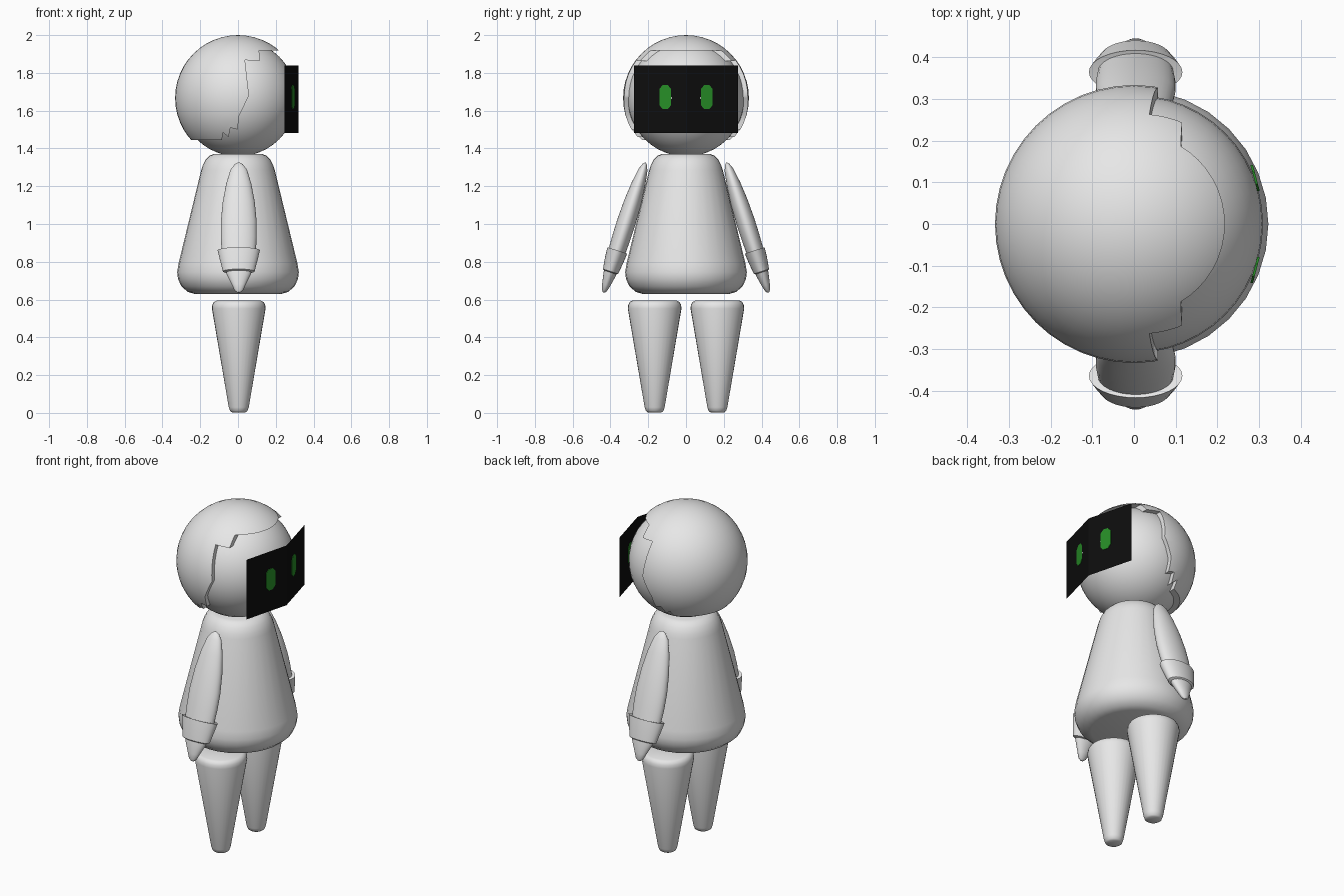
import bpy, bmesh, math
from mathutils import Matrix, Vector

if "Cube" in bpy.data.objects:
    bpy.data.objects.remove(bpy.data.objects["Cube"])


def material(name, rgb):
    m = bpy.data.materials.new(name)
    m.diffuse_color = (*rgb, 1)
    m.use_nodes = True
    m.node_tree.nodes["Principled BSDF"].inputs["Base Color"].default_value = m.diffuse_color
    return m


WHITE = material("white", (0.8, 0.8, 0.8))
BLACK = material("black", (0.004, 0.004, 0.004))
GREEN = material("green", (0.02, 0.27, 0.02))


def finish(bm, name, mat, smooth=True, normals=True):
    if normals:
        bmesh.ops.recalc_face_normals(bm, faces=bm.faces)
    me = bpy.data.meshes.new(name)
    bm.to_mesh(me)
    bm.free()
    me.materials.append(mat)
    ob = bpy.data.objects.new(name, me)
    bpy.context.collection.objects.link(ob)
    if smooth:
        smooth_object(ob)
    return ob


def smooth_object(ob):
    bpy.ops.object.select_all(action='DESELECT')
    ob.select_set(True)
    bpy.context.view_layer.objects.active = ob
    bpy.ops.object.shade_smooth_by_angle(angle=math.radians(40))


def loft(name, rings, mat, matrix=Matrix(), n=32):
    """Stack of elliptical rings (z, half width x, half width y), capped at both ends."""
    bm = bmesh.new()
    loops = []
    for z, a, b in rings:
        loops.append([bm.verts.new(matrix @ Vector((a * math.cos(t), b * math.sin(t), z)))
                      for t in (2 * math.pi * i / n for i in range(n))])
    for lo, hi in zip(loops, loops[1:]):
        for i in range(n):
            j = (i + 1) % n
            bm.faces.new((lo[i], lo[j], hi[j], hi[i]))
    bm.faces.new(loops[0])
    bm.faces.new(loops[-1])
    return finish(bm, name, mat)


def lathe(name, profile, mat, x=0, y=0):
    return loft(name, [(z, r, r) for r, z in profile], mat, Matrix.Translation((x, y, 0)))


def prism(name, rings, mat, smooth=False):
    """Solid between two matching outlines."""
    bm = bmesh.new()
    a, b = [[bm.verts.new(p) for p in ring] for ring in rings]
    n = len(a)
    bm.faces.new(a)
    bm.faces.new(b)
    for i in range(n):
        j = (i + 1) % n
        bm.faces.new((a[i], a[j], b[j], b[i]))
    return finish(bm, name, mat, smooth)


# Torso: bell-shaped gown
lathe("body", [(0.23, 0.63), (0.265, 0.64), (0.3, 0.67), (0.318, 0.71), (0.322, 0.745),
               (0.315, 0.79), (0.195, 1.285), (0.187, 1.31), (0.172, 1.34), (0.15, 1.362),
               (0.13, 1.37)], WHITE)

# Legs
for side, s in (("right", -1), ("left", 1)):
    lathe(side + "_leg", [(0.036, 0.003), (0.046, 0.01), (0.053, 0.03), (0.142, 0.552),
                          (0.14, 0.572), (0.132, 0.587), (0.118, 0.594)], WHITE, 0.004, 0.166 * s)

# Arms: sleeve, flared cuff and tapered hand, hanging outward
SLEEVE = [(0, 0.004, 0.003), (0.01, 0.022, 0.012), (0.04, 0.044, 0.024), (0.12, 0.067, 0.037),
          (0.22, 0.085, 0.046), (0.33, 0.095, 0.05), (0.42, 0.095, 0.049), (0.5, 0.09, 0.046)]
CUFF = [(0.49, 0.085, 0.042), (0.488, 0.112, 0.055), (0.54, 0.1, 0.051), (0.605, 0.084, 0.042),
        (0.61, 0.07, 0.034)]
HAND = [(0.57, 0.075, 0.037), (0.62, 0.064, 0.034), (0.68, 0.036, 0.022), (0.71, 0.023, 0.014),
        (0.722, 0.008, 0.005)]
for side, s in (("right", -1), ("left", 1)):
    m = Matrix.Translation((0.004, 0.215 * s, 1.325)) @ Matrix.Rotation(0.31 * s, 4, 'X')
    for part, rings in (("sleeve", SLEEVE), ("cuff", CUFF), ("hand", HAND)):
        loft(side + "_" + part, [(-d, a, b) for d, a, b in rings], WHITE, m)

# Head sphere
HEAD = Matrix.Translation((0, 0, 1.667))
bm = bmesh.new()
bmesh.ops.create_uvsphere(bm, u_segments=48, v_segments=24, radius=0.309, matrix=HEAD)
finish(bm, "head", WHITE)

# Hair shell: hollow sphere with a jagged edge cut out of the front
bm = bmesh.new()
inner = bmesh.ops.create_uvsphere(bm, u_segments=48, v_segments=24, radius=0.3, matrix=HEAD)
bmesh.ops.reverse_faces(bm, faces=bm.faces[:])
bmesh.ops.create_uvsphere(bm, u_segments=48, v_segments=24, radius=0.333, matrix=HEAD)
hair = finish(bm, "hair_shell", WHITE, smooth=False, normals=False)
EDGE = [(0.5, 1.918), (0.112, 1.918), (0.115, 1.862), (0.037, 1.868), (0.058, 1.68), (0.005, 1.57),
        (-0.002, 1.5), (-0.04, 1.51), (-0.05, 1.46), (-0.08, 1.485), (-0.085, 1.445),
        (-0.5, 1.445), (-0.5, 1.2), (0.5, 1.2)]
cutter = prism("hair_cutter", [[(x, y, z) for x, z in EDGE] for y in (-0.5, 0.5)], WHITE)
cutter.hide_render = True
cutter.hide_set(True)
cut = hair.modifiers.new("jagged_edge", 'BOOLEAN')
cut.operation = 'DIFFERENCE'
cut.solver = 'EXACT'
cut.object = cutter
bpy.context.view_layer.objects.active = hair
bpy.ops.object.modifier_apply(modifier=cut.name)
bpy.data.objects.remove(cutter)
smooth_object(hair)

# Visor: thin sheet folded along its middle
FOLD, SIDE, HALF = 0.319, 0.247, 0.274
bm = bmesh.new()
cols = [[bm.verts.new((x, y, z)) for z in (1.483, 1.838)]
        for x, y in ((SIDE, -HALF), (FOLD, 0), (SIDE, HALF))]
for p, q in zip(cols, cols[1:]):
    bm.faces.new((p[0], q[0], q[1], p[1]))
finish(bm, "visor", BLACK, smooth=False)

# Eyes: thin rounded plates lying on the visor, showing on both sides
EYE = [(0.014, 0.063), (0.031, 0.043), (0.031, -0.043), (0.014, -0.063)]
EYE += [(-u, -v) for u, v in EYE]
for side, s in (("right", -1), ("left", 1)):
    def on_visor(u, v, off):
        y = s * 0.11 + u
        return (FOLD - abs(y) * (FOLD - SIDE) / HALF + off, y, 1.672 + v)
    prism(side + "_eye", [[on_visor(u, v, off) for u, v in EYE] for off in (-0.003, 0.003)], GREEN)
